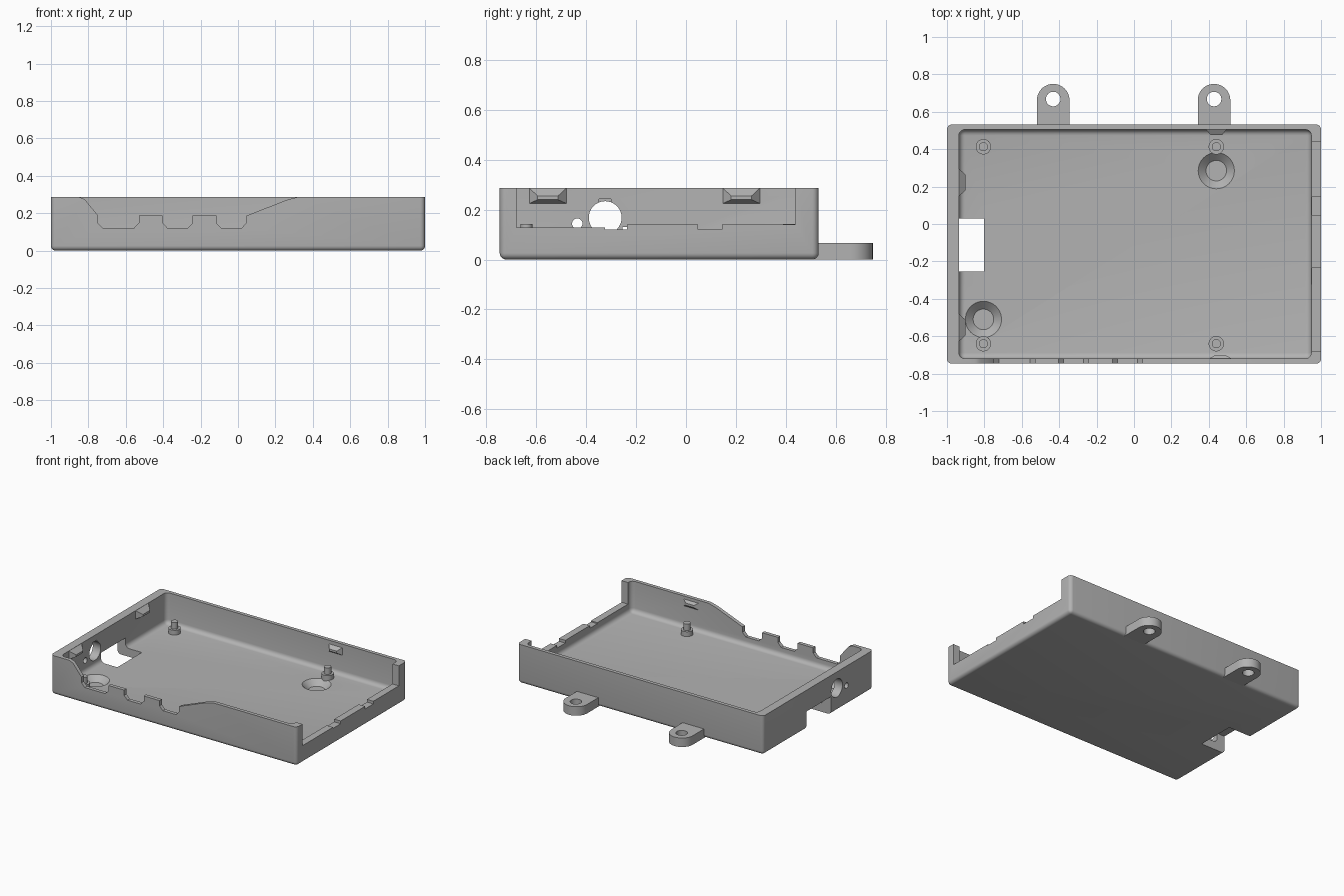
import bpy, bmesh, math
from mathutils import Vector, Matrix

default = bpy.data.objects.get("Cube")
if default:
    bpy.data.objects.remove(default, do_unlink=True)

grey = bpy.data.materials.new("plain grey")
grey.use_nodes = True
grey.diffuse_color = (0.45, 0.45, 0.45, 1)
grey.node_tree.nodes["Principled BSDF"].inputs["Base Color"].default_value = (0.45, 0.45, 0.45, 1)


def finish(bm, name):
    bmesh.ops.recalc_face_normals(bm, faces=bm.faces)
    mesh = bpy.data.meshes.new(name)
    bm.to_mesh(mesh)
    bm.free()
    mesh.materials.append(grey)
    obj = bpy.data.objects.new(name, mesh)
    bpy.context.collection.objects.link(obj)
    return obj


def box(name, lo, hi, radius=0):
    """Box with optional rounded upright and bottom edges."""
    bm = bmesh.new()
    bmesh.ops.create_cube(bm, size=1)
    for v in bm.verts:
        v.co = [hi[i] if v.co[i] > 0 else lo[i] for i in range(3)]
    if radius:
        top = [e for e in bm.edges if all(v.co.z == max(w.co.z for w in bm.verts) for v in e.verts)]
        edges = [e for e in bm.edges if e not in top]
        bmesh.ops.bevel(bm, geom=edges, offset=radius, segments=5, profile=0.5, affect='EDGES')
    return finish(bm, name)


def prism(name, points, start, end, axis):
    """Profile extruded along x, y or z; the profile uses the other two axes in order."""
    def place(p, d):
        c = list(p)
        c.insert("xyz".index(axis), d)
        return c
    bm = bmesh.new()
    face = bm.faces.new([bm.verts.new(place(p, start)) for p in points])
    grown = bmesh.ops.extrude_face_region(bm, geom=[face])["geom"]
    shift = Vector(place((0, 0), end - start))
    bmesh.ops.translate(bm, vec=shift, verts=[g for g in grown if isinstance(g, bmesh.types.BMVert)])
    return finish(bm, name)


def arc(cx, cy, r, a0=0, a1=360, n=32):
    full = a1 - a0 == 360
    angles = [math.radians(a0 + (a1 - a0) * i / n) for i in range(n if full else n + 1)]
    return [(cx + r * math.cos(a), cy + r * math.sin(a)) for a in angles]


def cut(target, cutter):
    cutter.hide_render = True
    mod = target.modifiers.new("cut", 'BOOLEAN')
    mod.operation, mod.solver, mod.object = 'DIFFERENCE', 'EXACT', cutter
    bpy.context.view_layer.objects.active = target
    bpy.ops.object.modifier_apply(modifier=mod.name)
    bpy.data.objects.remove(cutter, do_unlink=True)


def smooth(obj):
    bpy.ops.object.select_all(action='DESELECT')
    obj.select_set(True)
    bpy.context.view_layer.objects.active = obj
    bpy.ops.object.shade_smooth_by_angle(angle=math.radians(30))


# Tray shell
TOP, FLOOR = 0.287, 0.06
tray = box("tray", (-1, -0.747, 0), (1, 0.532, TOP), 0.026)
cut(tray, box("cavity", (-0.936, -0.72, FLOOR), (0.948, 0.505, 0.5), 0.032))

# Front wall cut-out: left slope, three ports, right slope
outline = [(-0.85, 0.4), (-0.85, TOP), (-0.82, 0.275), (-0.75, 0.19)]
for a, b in ((-0.75, -0.53), (-0.403, -0.243), (-0.115, 0.045)):
    outline += [(a, 0.187), (a, 0.148), (a + 0.027, 0.12), (b - 0.027, 0.12), (b, 0.148), (b, 0.187)]
outline += [(0.26, 0.271), (0.32, TOP), (0.32, 0.4)]
outline.remove((-0.75, 0.187))
cut(tray, prism("front_opening", outline, -0.9, -0.70, "y"))

# Low stepped opening in the left wall
steps = [(-0.68, 0.4), (-0.68, 0.128), (-0.324, 0.128), (-0.324, 0.12), (-0.236, 0.12), (-0.236, 0.14),
         (0.048, 0.14), (0.048, 0.12), (0.144, 0.12), (0.144, 0.14), (0.44, 0.14), (0.44, 0.4)]
cut(tray, prism("left_opening", steps, 0.93, 1.1, "x"))

# Right wall: jack hole with shallow key, small hole and bottom notch
cut(tray, prism("jack_hole", arc(-0.324, 0.168, 0.066), -1.1, -0.9, "x"))
cut(tray, prism("small_hole", arc(-0.436, 0.144, 0.021, n=20), -1.1, -0.9, "x"))
cut(tray, box("jack_key", (-0.96, -0.348, 0.2), (-0.9, -0.3, 0.243)))
cut(tray, box("bottom_notch", (-1.1, -0.255, -0.1), (-0.803, 0.03, 0.131)))

# Conical recesses in the floor
for x, y in ((0.44, 0.285), (-0.805, -0.51)):
    bm = bmesh.new()
    bmesh.ops.create_cone(bm, cap_ends=True, segments=40, radius1=0.055, radius2=0.102, depth=0.045,
                          matrix=Matrix.Translation((x, y, 0.0425)))
    cut(tray, finish(bm, "recess"))
smooth(tray)

# Board posts with pegs
for side, x in (("right", -0.805), ("left", 0.44)):
    for end, y in (("front", -0.64), ("back", 0.413)):
        bm_post = prism(f"{end}_{side}_post", arc(x, y, 0.041), FLOOR - 0.01, 0.095, "z")
        bm_peg = prism(f"{end}_{side}_peg", arc(x, y, 0.024, n=24), 0.09, 0.143, "z")
        smooth(bm_post)
        smooth(bm_peg)

# Mounting ears
for side, x in (("right", -0.432), ("left", 0.428)):
    r = 0.087
    ear = prism(f"{side}_ear", [(x - r, 0.51), (x + r, 0.51)] + arc(x, 0.662, r, 0, 180, 24), 0, 0.066, "z")
    cut(ear, prism("ear_hole", arc(x, 0.668, 0.039), -0.1, 0.2, "z"))
    smooth(ear)


def catch(name, origin, inward, half, depth, z_range, tip):
    """Wedge bump on a wall, tapering to a narrow ridge."""
    origin, inward = Vector(origin), Vector(inward)
    along = Vector((-inward.y, inward.x, 0))
    bm = bmesh.new()
    for d, h, zs in ((-0.01, half, z_range), (0, half, z_range), (depth, half * 0.55, tip)):
        for s in (-h, h):
            for z in zs:
                bm.verts.new(origin + inward * d + along * s + Vector((0, 0, z)))
    bmesh.ops.convex_hull(bm, input=bm.verts)
    bmesh.ops.dissolve_limit(bm, angle_limit=0.01, verts=bm.verts, edges=bm.edges)
    return finish(bm, name)


# Lid catches on the inside walls
for end, y in (("front", -0.554), ("back", 0.222)):
    catch(f"{end}_right_catch", (-0.936, y, 0), (1, 0, 0), 0.074, 0.036, (0.225, TOP - 0.001), (0.24, 0.255))
catch("back_catch", (0.44, 0.505, 0), (0, -1, 0), 0.055, 0.03, (0.205, 0.26), (0.225, 0.24))
catch("front_catch", (0.462, -0.72, 0), (0, 1, 0), 0.06, 0.016, (0.215, 0.265), (0.232, 0.248))
